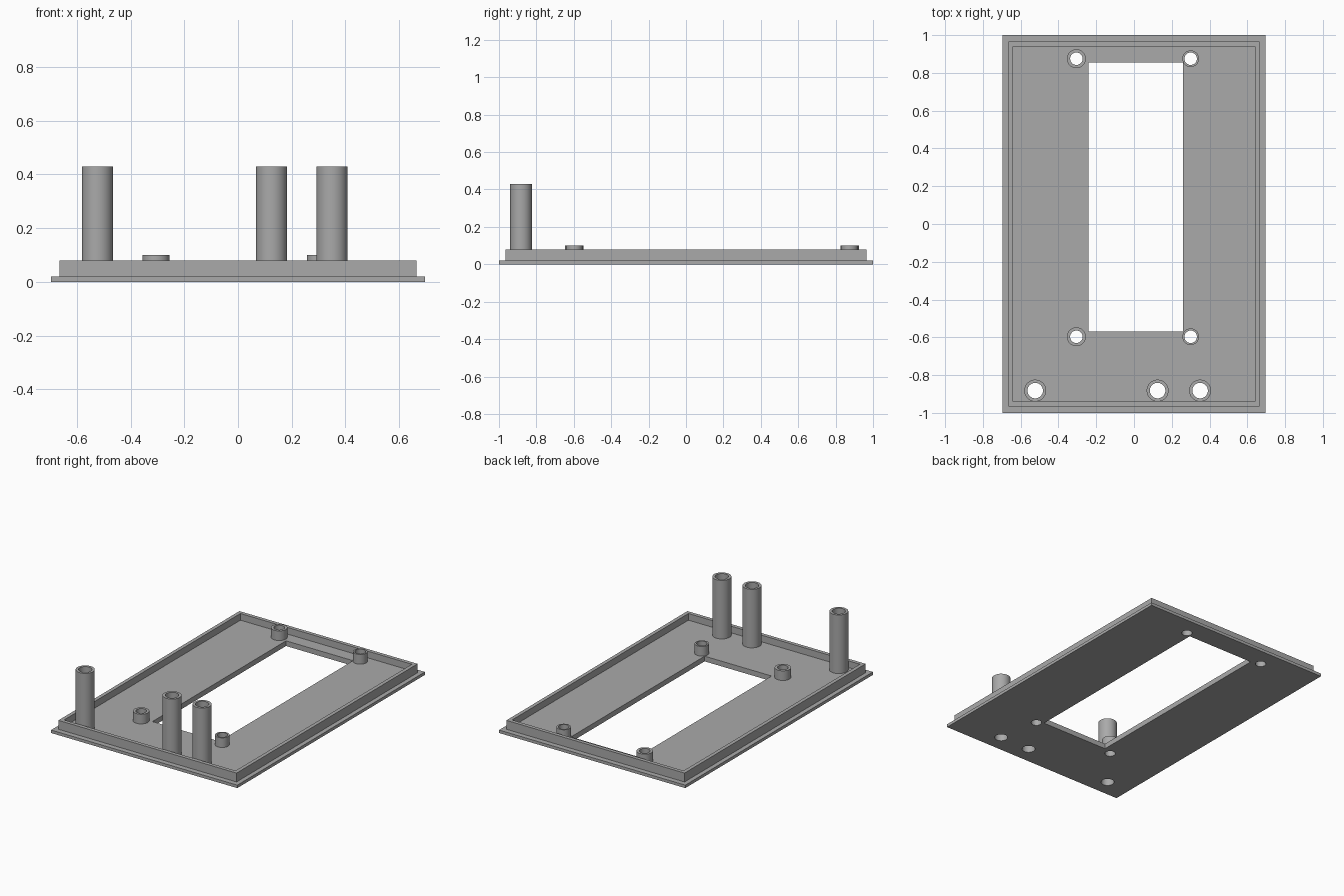
import bpy, bmesh, math

cube = bpy.data.objects.get("Cube")
if cube:
    bpy.data.objects.remove(cube, do_unlink=True)

FLOOR, BOSS_TOP, POST_TOP = 0.035, 0.10, 0.43
SIDES = 48

grey = bpy.data.materials.new("plain grey")
grey.use_nodes = True
colour = (0.4, 0.4, 0.4, 1)
grey.diffuse_color = colour
grey.node_tree.nodes["Principled BSDF"].inputs["Base Color"].default_value = colour


def rectangle(hx, hy, z):
    return [(-hx, -hy, z), (hx, -hy, z), (hx, hy, z), (-hx, hy, z)]


def circle(r, z):
    turns = [2 * math.pi * i / SIDES for i in range(SIDES)]
    return [(r * math.cos(a), r * math.sin(a), z) for a in turns]


def loft(name, rings, location=(0, 0, 0), closed=False):
    """Join rings of points in order; cap the ends or close into a loop."""
    bm = bmesh.new()
    loops = [[bm.verts.new(p) for p in ring] for ring in rings]
    pairs = list(zip(loops, loops[1:]))
    if closed:
        pairs.append((loops[-1], loops[0]))
    else:
        bm.faces.new(loops[0])
        bm.faces.new(loops[-1])
    for low, high in pairs:
        for i in range(len(low)):
            j = (i + 1) % len(low)
            bm.faces.new((low[i], low[j], high[j], high[i]))
    bmesh.ops.recalc_face_normals(bm, faces=bm.faces)
    mesh = bpy.data.meshes.new(name)
    bm.to_mesh(mesh)
    bm.free()
    mesh.materials.append(grey)
    obj = bpy.data.objects.new(name, mesh)
    obj.location = location
    bpy.context.collection.objects.link(obj)
    return obj


def smooth(obj):
    bpy.ops.object.select_all(action='DESELECT')
    obj.select_set(True)
    bpy.context.view_layer.objects.active = obj
    bpy.ops.object.shade_smooth_by_angle(angle=math.radians(30))


def cut(target, cutter):
    cutter.hide_render = True
    mod = target.modifiers.new("cut", 'BOOLEAN')
    mod.operation, mod.solver, mod.object = 'DIFFERENCE', 'EXACT', cutter
    bpy.context.view_layer.objects.active = target
    bpy.ops.object.modifier_apply(modifier=mod.name)
    bpy.data.objects.remove(cutter, do_unlink=True)


# Cover plate with a stepped edge and a raised rim
plate = loft("cover_plate", [
    rectangle(0.695, 1.0, 0), rectangle(0.695, 1.0, 0.02),
    rectangle(0.665, 0.965, 0.02), rectangle(0.665, 0.965, 0.08),
    rectangle(0.64, 0.94, 0.08), rectangle(0.64, 0.94, FLOOR)])

# Display window
cut(plate, loft("window_cutter",
                [rectangle(0.25, 0.7125, -0.1), rectangle(0.25, 0.7125, 0.2)],
                (0.01, 0.1425, 0)))


# Hollow bosses and posts, each with a bore through the plate
def tube(name, x, y, outer, bore, top):
    cut(plate, loft("bore_cutter", [circle(bore, -0.1), circle(bore, 0.2)], (x, y, 0)))
    smooth(loft(name, [circle(outer, FLOOR), circle(outer, top),
                       circle(bore, top), circle(bore, FLOOR)], (x, y, 0), closed=True))


for end, y in (("back", 0.875), ("front", -0.597)):
    tube(end + "_right_screw_boss", -0.305, y, 0.05, 0.033, BOSS_TOP)
    tube(end + "_left_screw_boss", 0.30, y, 0.044, 0.033, BOSS_TOP)

for name, x in (("right", -0.523), ("middle", 0.125), ("left", 0.35)):
    tube(name + "_button_post", x, -0.882, 0.058, 0.041, POST_TOP)

smooth(plate)
